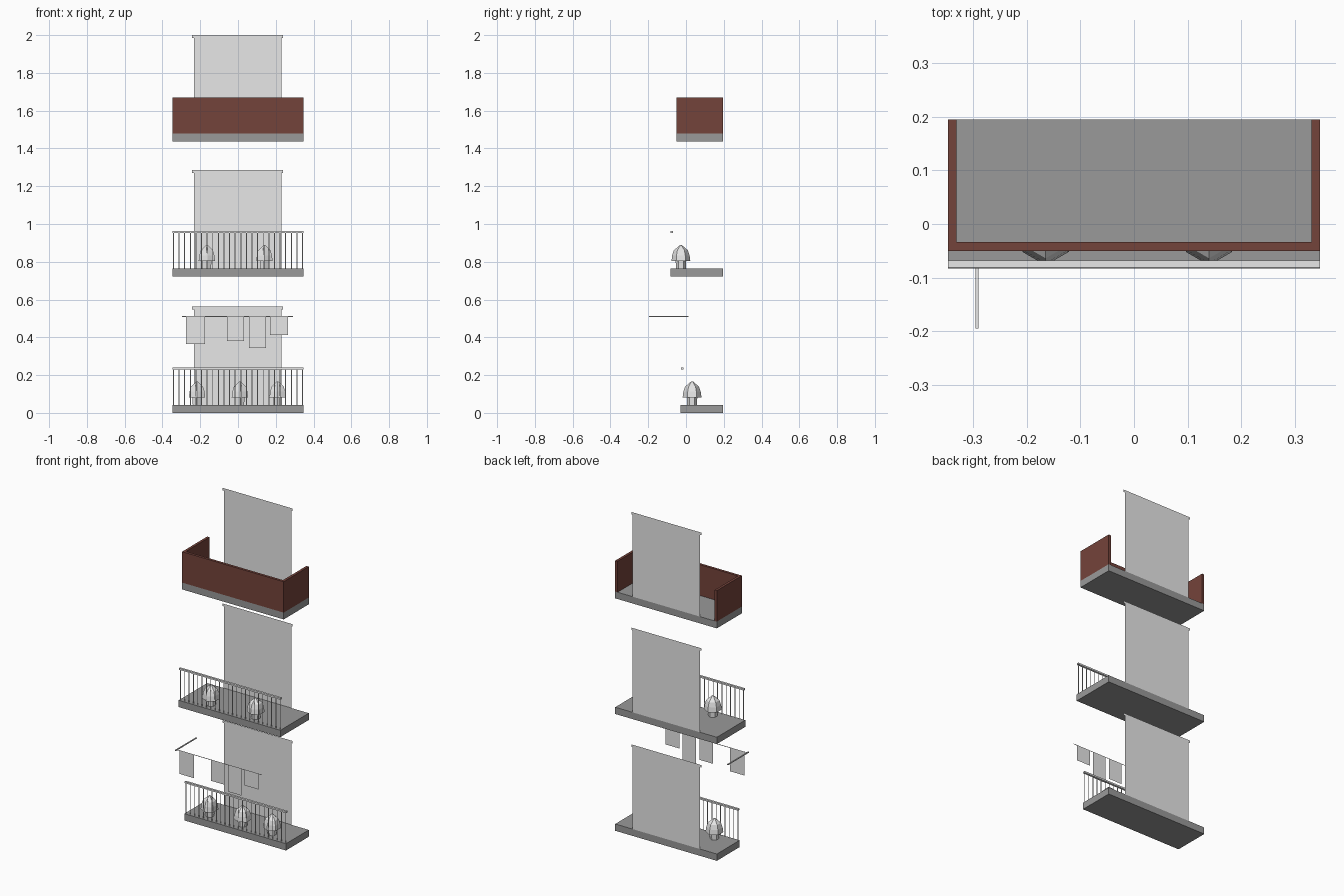
import bpy, bmesh, math

if "Cube" in bpy.data.objects:
    bpy.data.objects.remove(bpy.data.objects["Cube"], do_unlink=True)


def material(name, color):
    m = bpy.data.materials.new(name)
    m.use_nodes = True
    m.diffuse_color = (*color, 1)
    m.node_tree.nodes["Principled BSDF"].inputs["Base Color"].default_value = (*color, 1)
    return m


LIGHT = material("light_grey", (0.8, 0.8, 0.8))
CONCRETE = material("concrete_grey", (0.32, 0.32, 0.32))
RED = material("brick_red", (0.175, 0.056, 0.043))


def finish(name, bm, mat):
    mesh = bpy.data.meshes.new(name)
    bm.to_mesh(mesh)
    bm.free()
    mesh.materials.append(mat)
    ob = bpy.data.objects.new(name, mesh)
    bpy.context.collection.objects.link(ob)
    return ob


def box(name, x, y, z, mat):
    """Box from (min, max) ranges on each axis."""
    bm = bmesh.new()
    bmesh.ops.create_cube(bm, size=1)
    for v in bm.verts:
        v.co = [r[0] + (c + 0.5) * (r[1] - r[0]) for c, r in zip(v.co, (x, y, z))]
    return finish(name, bm, mat)


def sheets(name, rects, y, mat):
    """Thin upright sheets facing the front, each (x0, x1, z0, z1)."""
    bm = bmesh.new()
    for x0, x1, z0, z1 in rects:
        corners = [(x0, z0), (x1, z0), (x1, z1), (x0, z1)]
        bm.faces.new([bm.verts.new((a, y, b)) for a, b in corners])
    return finish(name, bm, mat)


def rings(name, x, y, profile, sides, mat):
    """Faceted solid stacked from (radius, height) rings."""
    bm = bmesh.new()
    loops = []
    for r, z in profile:
        angles = [math.tau * i / sides - math.pi / 2 for i in range(sides)]
        loops.append([bm.verts.new((x + r * math.cos(a), y + r * math.sin(a), z)) for a in angles])
    for low, high in zip(loops, loops[1:]):
        for i in range(sides):
            j = (i + 1) % sides
            bm.faces.new((low[i], low[j], high[j], high[i]))
    bm.faces.new(loops[0][::-1])
    bm.faces.new(loops[-1])
    return finish(name, bm, mat)


W = 0.3475      # half width of every balcony
BACK = 0.195    # wall side of every balcony
SLAB = 0.042


def balcony(label, z, front):
    """Floor slab with the tall door panel and its lintel behind."""
    box(label + "_slab", (-W, W), (front, BACK), (z, z + SLAB), CONCRETE)
    sheets(label + "_door", [(-0.234, 0.23, z + SLAB, z + 0.55)], BACK, LIGHT)
    sheets(label + "_lintel", [(-0.243, 0.238, z + 0.548, z + 0.563)], BACK - 0.001, LIGHT)


def railing(label, z, front, count=24):
    """Handrail on flat balusters along the front edge."""
    top = z + 0.24
    box(label + "_handrail", (-W, W), (front + 0.002, front + 0.015), (top - 0.01, top), LIGHT)
    step = 2 * (W - 0.006) / (count - 1)
    xs = [-W + 0.006 + i * step for i in range(count)]
    bars = [(x - 0.0025, x + 0.0025, z + SLAB, top - 0.01) for x in xs]
    sheets(label + "_balusters", bars, front + 0.008, LIGHT)


def plants(label, z, y, xs):
    """Domed shrubs in small pots."""
    base = z + SLAB
    for i, x in enumerate(xs):
        rings(f"{label}_pot_{i}", x, y, [(0.026, base), (0.028, base + 0.045)], 6, LIGHT)
        dome = [(0.05, base + 0.04), (0.046, base + 0.07),
                (0.037, base + 0.097), (0.004, base + 0.125)]
        rings(f"{label}_shrub_{i}", x, y, dome, 6, LIGHT)


# Lower balcony
balcony("lower", 0, -0.028)
railing("lower", 0, -0.028)
plants("lower", 0, 0.032, (-0.217, 0.01, 0.21))

# Middle balcony
balcony("middle", 0.722, -0.083)
railing("middle", 0.722, -0.083)
plants("middle", 0.722, -0.027, (-0.165, 0.14))

# Upper balcony with a solid parapet
Z = 1.437
balcony("upper", Z, -0.05)
PARAPET = (Z + SLAB, 1.67)
T = 0.016
box("parapet_front", (-W, W), (-0.05, -0.05 + T), PARAPET, RED)
for side, s in (("left", 1), ("right", -1)):
    ends = sorted((s * W, s * (W - T)))
    box("parapet_" + side, ends, (-0.05 + T, BACK), PARAPET, RED)

# Clothes line with washing on a projecting pole
LINE_Y, LINE_Z = -0.18, 0.51
box("line_pole", (-0.296, -0.29), (-0.195, 0.012), (LINE_Z - 0.003, LINE_Z + 0.003), LIGHT)
sheets("clothes_line", [(-0.295, 0.29, LINE_Z - 0.002, LINE_Z + 0.002)], LINE_Y, LIGHT)
washing = [(-0.275, -0.175, 0.365), (-0.058, 0.032, 0.38), (0.058, 0.148, 0.344), (0.17, 0.265, 0.413)]
sheets("washing", [(a, b, low, LINE_Z) for a, b, low in washing], LINE_Y + 0.001, LIGHT)
